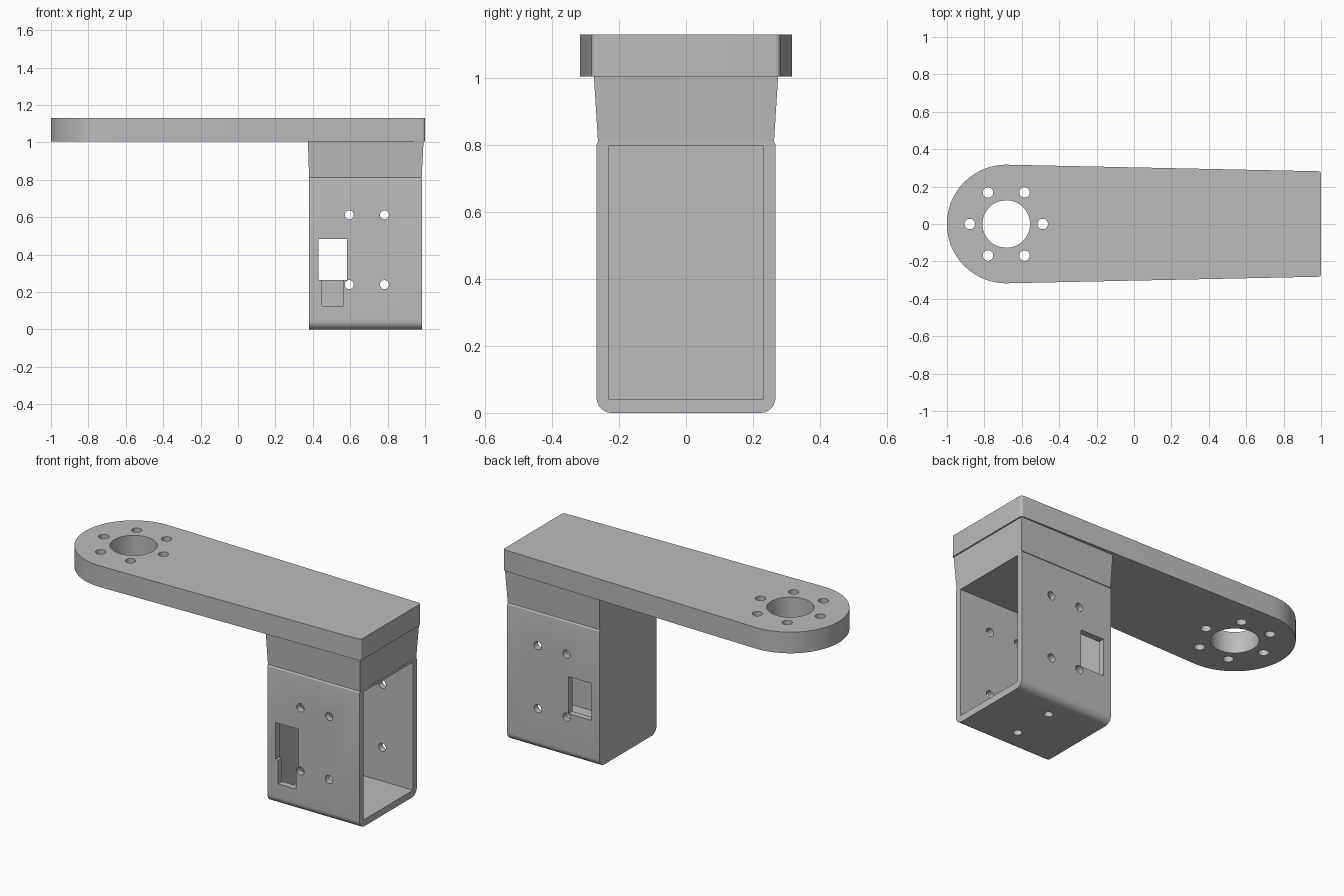
import bpy, bmesh, math
from mathutils import Matrix, Vector

cube = bpy.data.objects.get("Cube")
if cube:
    bpy.data.objects.remove(cube, do_unlink=True)

grey = bpy.data.materials.new("light grey")
grey.use_nodes = True
GREY = (0.5, 0.5, 0.5, 1)
grey.diffuse_color = GREY
grey.node_tree.nodes["Principled BSDF"].inputs["Base Color"].default_value = GREY


def make_object(name, bm):
    bmesh.ops.recalc_face_normals(bm, faces=bm.faces)
    mesh = bpy.data.meshes.new(name)
    bm.to_mesh(mesh)
    bm.free()
    mesh.materials.append(grey)
    obj = bpy.data.objects.new(name, mesh)
    bpy.context.collection.objects.link(obj)
    return obj


def extrude(name, points, depth):
    """Fill a closed outline of 3D points and extrude it along a vector."""
    bm = bmesh.new()
    face = bm.faces.new([bm.verts.new(p) for p in points])
    new = bmesh.ops.extrude_face_region(bm, geom=[face])["geom"]
    verts = [v for v in new if isinstance(v, bmesh.types.BMVert)]
    bmesh.ops.translate(bm, verts=verts, vec=Vector(depth))
    return make_object(name, bm)


def block(name, lo, hi):
    x0, y0, z0 = lo
    x1, y1, z1 = hi
    return extrude(name, [(x0, y0, z0), (x1, y0, z0), (x1, y1, z0), (x0, y1, z0)],
                   (0, 0, z1 - z0))


def cylinder(name, centre, radius, length, axis="Z", segments=32):
    bm = bmesh.new()
    turn = Matrix.Rotation(math.pi / 2, 4, "X") if axis == "Y" else Matrix()
    bmesh.ops.create_cone(bm, cap_ends=True, segments=segments, radius1=radius,
                          radius2=radius, depth=length,
                          matrix=Matrix.Translation(centre) @ turn)
    return make_object(name, bm)


def cut(obj, cutters):
    """Subtract each cutter in turn, then remove it."""
    bpy.context.view_layer.objects.active = obj
    for cutter in cutters:
        cutter.hide_render = True
        mod = obj.modifiers.new("cut", "BOOLEAN")
        mod.operation = "DIFFERENCE"
        mod.solver = "EXACT"
        mod.object = cutter
        bpy.ops.object.modifier_apply(modifier=mod.name)
        bpy.data.objects.remove(cutter, do_unlink=True)


def arc(cx, cy, r, start, end, steps):
    return [(cx + r * math.cos(math.radians(start + (end - start) * i / steps)),
             cy + r * math.sin(math.radians(start + (end - start) * i / steps)))
            for i in range(steps + 1)]


# Arm plate: round end at -x, slight taper to a square end at +x
HUB, R = -0.683, 0.317
outline = (arc(HUB, 0, R, 89, 271, 64)
           + arc(0.985, -0.267, 0.015, -89, 0, 5)
           + arc(0.985, 0.267, 0.015, 0, 89, 5))
arm = extrude("arm_plate", [(x, y, 1.005) for x, y in outline], (0, 0, 0.125))
holes = [cylinder("hub_cutter", (HUB, 0, 1.07), 0.127, 0.4, segments=64)]
for i in range(6):
    a = math.radians(60 * i)
    holes.append(cylinder("bolt_cutter", (HUB + 0.195 * math.cos(a),
                                          0.195 * math.sin(a), 1.07), 0.028, 0.4))
cut(arm, holes)

# Neck: solid block flaring slightly up to the arm
bm = bmesh.new()
rings = []
for z, x0, x1, y in ((0.812, 0.38, 0.982, 0.263), (1.005, 0.374, 0.992, 0.275)):
    rings.append([bm.verts.new(p) for p in
                  ((x0, -y, z), (x1, -y, z), (x1, y, z), (x0, y, z))])
for ring in rings:
    bm.faces.new(ring)
for i in range(4):
    j = (i + 1) % 4
    bm.faces.new((rings[0][i], rings[0][j], rings[1][j], rings[1][i]))
neck = make_object("neck", bm)

# Motor housing: rounded profile along x, hollow and open at +x
W, C = 0.267, 0.045
profile = (arc(W - C, C, C, -90, 0, 10) + arc(W - 0.012, 0.80, 0.012, 0, 90, 5)
           + arc(-W + 0.012, 0.80, 0.012, 90, 180, 5) + arc(-W + C, C, C, 180, 270, 10))
housing = extrude("housing", [(0.38, y, z) for y, z in profile], (0.603, 0, 0))
cutters = [
    block("cavity_cutter", (0.42, -0.23, 0.04), (1.2, 0.23, 0.797)),
    block("window_cutter", (0.431, -0.5, 0.264), (0.583, 0.5, 0.483)),
    block("slot_cutter", (0.449, -0.5, 0.125), (0.565, -0.1, 0.30)),
]
# Screw holes through both side walls
for x in (0.595, 0.783):
    for z in (0.24, 0.613):
        cutters.append(cylinder("screw_cutter", (x, 0, z), 0.024, 1.0, "Y"))
# Screw holes in the floor
for y in (-0.125, 0.125):
    cutters.append(cylinder("floor_cutter", (0.685, y, 0), 0.024, 0.2))
cut(housing, cutters)

# Smooth the round surfaces, keep edges sharp
for obj in (arm, neck, housing):
    bpy.ops.object.select_all(action="DESELECT")
    obj.select_set(True)
    bpy.context.view_layer.objects.active = obj
    bpy.ops.object.shade_smooth_by_angle(angle=math.radians(30))
